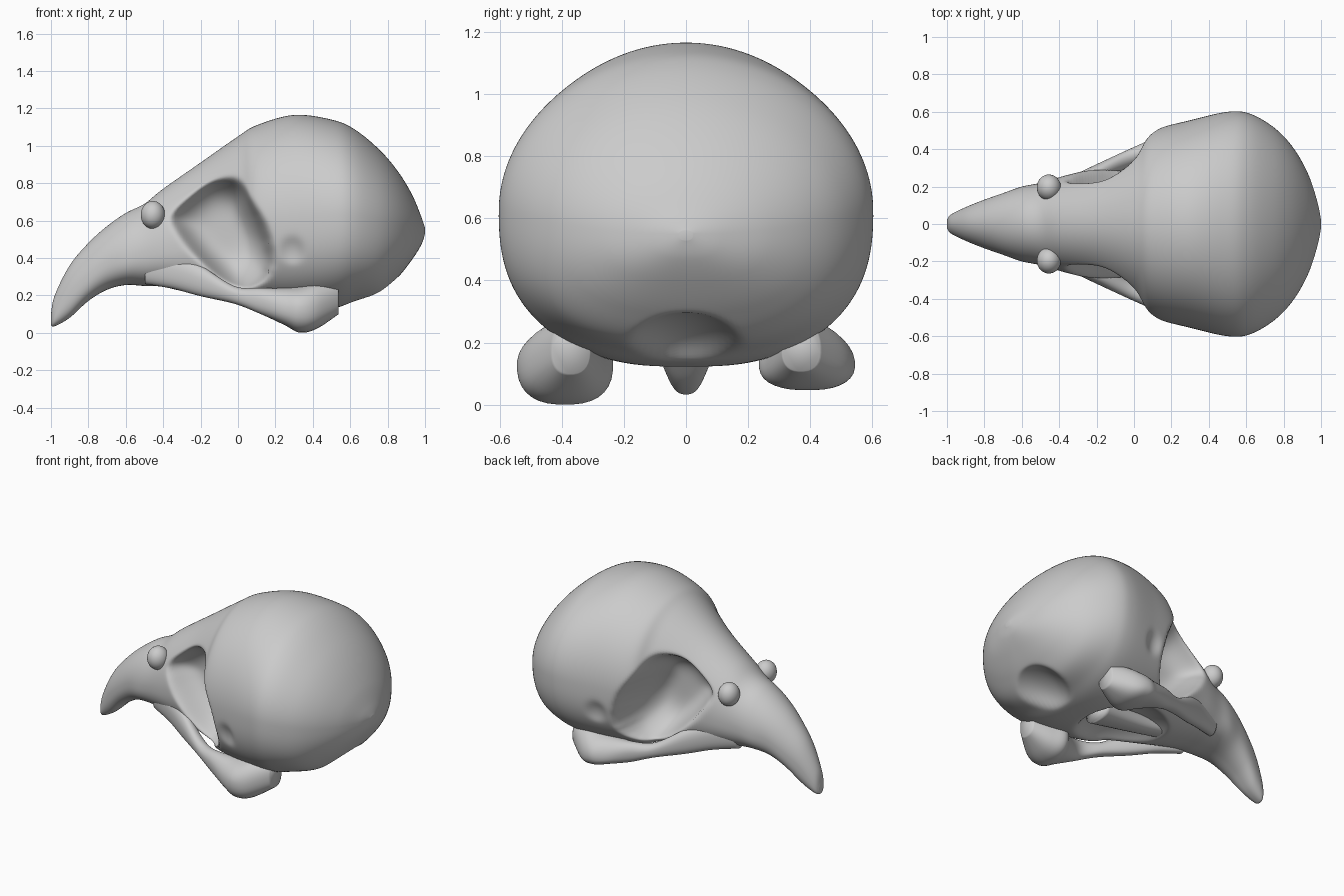
import bpy
import bmesh
import math
from mathutils import Matrix

cube = bpy.data.objects.get("Cube")
if cube:
    bpy.data.objects.remove(cube)

# Plain bone grey
bone = bpy.data.materials.new("bone_grey")
bone.use_nodes = True
bone.diffuse_color = (.6, .6, .6, 1)
bone.node_tree.nodes["Principled BSDF"].inputs["Base Color"].default_value = (.6, .6, .6, 1)


def make_object(name, bm, smoothing):
    """Store a smooth-shaded bone part with softened edges."""
    bm.normal_update()
    if bm.calc_volume(signed=True) < 0:
        bmesh.ops.reverse_faces(bm, faces=bm.faces)
    for face in bm.faces:
        face.smooth = True
    mesh = bpy.data.meshes.new(name)
    bm.to_mesh(mesh)
    bm.free()
    mesh.materials.append(bone)
    obj = bpy.data.objects.new(name, mesh)
    bpy.context.collection.objects.link(obj)
    mod = obj.modifiers.new("soften", 'SMOOTH')
    mod.factor, mod.iterations = .5, smoothing


def skin(name, rings, smoothing):
    """Bridge closed rings of points and cap both ends."""
    bm = bmesh.new()
    loops = [[bm.verts.new(p) for p in ring] for ring in rings]
    n = len(loops[0])
    for a, b in zip(loops, loops[1:]):
        for i in range(n):
            j = (i + 1) % n
            bm.faces.new((a[i], a[j], b[j], b[i]))
    bm.faces.new(loops[0][::-1])
    bm.faces.new(loops[-1])
    make_object(name, bm, smoothing)


def spline(rows, steps, closed=False):
    """Smooth curve through rows of numbers."""
    n, out = len(rows), []
    for i in range(n if closed else n - 1):
        near = [i - 1, i, i + 1, i + 2]
        near = [k % n if closed else min(max(k, 0), n - 1) for k in near]
        for s in range(steps):
            t = s / steps
            out.append([b + t / 2 * (c - a + t * (2*a - 5*b + 4*c - d + t * (3*(b - c) + d - a)))
                        for a, b, c, d in zip(*(rows[k] for k in near))])
    return out if closed else out + [list(rows[-1])]


def section(row, sides):
    """Oval across x: x, top, middle, bottom, half width, y centre."""
    x, top, mid, low, half, cy = row
    ring = []
    for i in range(sides):
        a = 2 * math.pi * (i + 0.5) / sides
        c, s = math.cos(a), math.sin(a)
        p = 1 if s > 0 else 0.8
        y = math.copysign(abs(c) ** p, c) * half
        z = abs(s) ** p * ((top - mid) if s > 0 else (low - mid))
        ring.append((x, cy + y, mid + z))
    return ring


def dome(u, v):
    """Height of a unit half sphere, zero outside it."""
    return math.sqrt(max(0, 1 - u * u - v * v))


# Eye socket rim as radius by angle around its middle
outline = [(-.39, .64), (-.29, .75), (-.15, .835), (-.01, .81), (.07, .68),
           (.155, .48), (.15, .32), (.04, .24), (-.07, .27), (-.22, .4), (-.34, .54)]
cx, cz = -.08, .55
rim = sorted((math.atan2(z - cz, x - cx), math.hypot(x - cx, z - cz))
             for x, z in spline(outline, 6, True))
rim = [(rim[-1][0] - math.tau, rim[-1][1])] + rim + [(rim[0][0] + math.tau, rim[0][1])]


def rim_radius(angle):
    for (a, r), (b, s) in zip(rim, rim[1:]):
        if angle <= b:
            return r + (s - r) * (angle - a) / (b - a)


def carve(point):
    """Press the sockets, temples, nape and palate into the skull."""
    x, y, z = point
    depth = abs(y)
    q = math.hypot(x - cx, z - cz) / rim_radius(math.atan2(z - cz, x - cx))
    depth = min(depth, .1 + .22 * q ** 4 + 6 * max(0, q - 1))
    temple = dome((x - .27) / .11, (z - .4) / .15)
    if temple:
        depth = min(depth, .61 - .1 * temple)
    y = math.copysign(depth, y)
    nape = dome((x - .9) / .35, y / .24)
    palate = dome((x - .05) / .32, y / .29)
    if nape:
        z = max(z, .1 + .2 * nape)
    if palate:
        z = max(z, .12 + .15 * palate)
    return x, y, z


# Beak, brow and braincase as one swept body
body = [
    (-1.0, .1, .07, .04, .02), (-.98, .2, .10, .035, .05), (-.9, .36, .22, .08, .09),
    (-.8, .48, .31, .17, .13), (-.7, .57, .38, .23, .165), (-.6, .64, .40, .255, .2),
    (-.5, .69, .43, .25, .22), (-.4, .77, .45, .245, .25), (-.2, .91, .5, .2, .31),
    (0, 1.05, .55, .17, .42), (.1, 1.11, .58, .14, .5), (.3, 1.165, .6, .12, .555),
    (.5, 1.14, .62, .13, .6), (.62, 1.09, .62, .16, .59), (.75, .985, .6, .2, .515),
    (.85, .87, .58, .29, .41), (.93, .74, .56, .39, .27), (.98, .62, .55, .47, .12),
    (1.0, .56, .55, .53, .02)]
skin("skull", [[carve(p) for p in section(r, 200)]
               for r in spline([(*r, 0) for r in body], 14)], 8)

# Rod along the middle of the palate
rod = [(-.45, .36, .31, .27, .07, 0), (-.1, .3, .24, .19, .06, 0), (.3, .26, .2, .13, .1, 0)]
skin("palate_rod", [section(r, 24) for r in spline(rod, 8)], 2)

# Cheek bar running back into the jaw joint knob
bar = [
    (-.5, .45, .36, .26, .05, .14), (-.35, .42, .33, .235, .05, .2),
    (-.2, .36, .28, .195, .05, .27), (-.02, .25, .205, .155, .048, .355),
    (.12, .24, .175, .1, .055, .41), (.25, .24, .13, .04, .11, .41),
    (.33, .25, .13, 0, .155, .39), (.42, .27, .13, .02, .13, .39),
    (.54, .28, .18, .1, .06, .37)]

for side, label, drop in ((-1, "front", 0), (1, "back", .05)):
    rows = [(x, t, m, b + drop * max(0, 1 - abs(x - .33) * 4), h, side * y)
            for x, t, m, b, h, y in bar]
    skin(label + "_cheek_bar", [section(r, 32) for r in spline(rows, 8)], 2)
    # Knob where the brow meets the beak
    bm = bmesh.new()
    bmesh.ops.create_icosphere(bm, subdivisions=4, radius=1)
    bmesh.ops.transform(bm, verts=bm.verts,
                        matrix=Matrix.Translation((-.455, side * .195, .63))
                        @ Matrix.Diagonal((.065, .07, .075, 1)))
    make_object(label + "_brow_knob", bm, 2)
